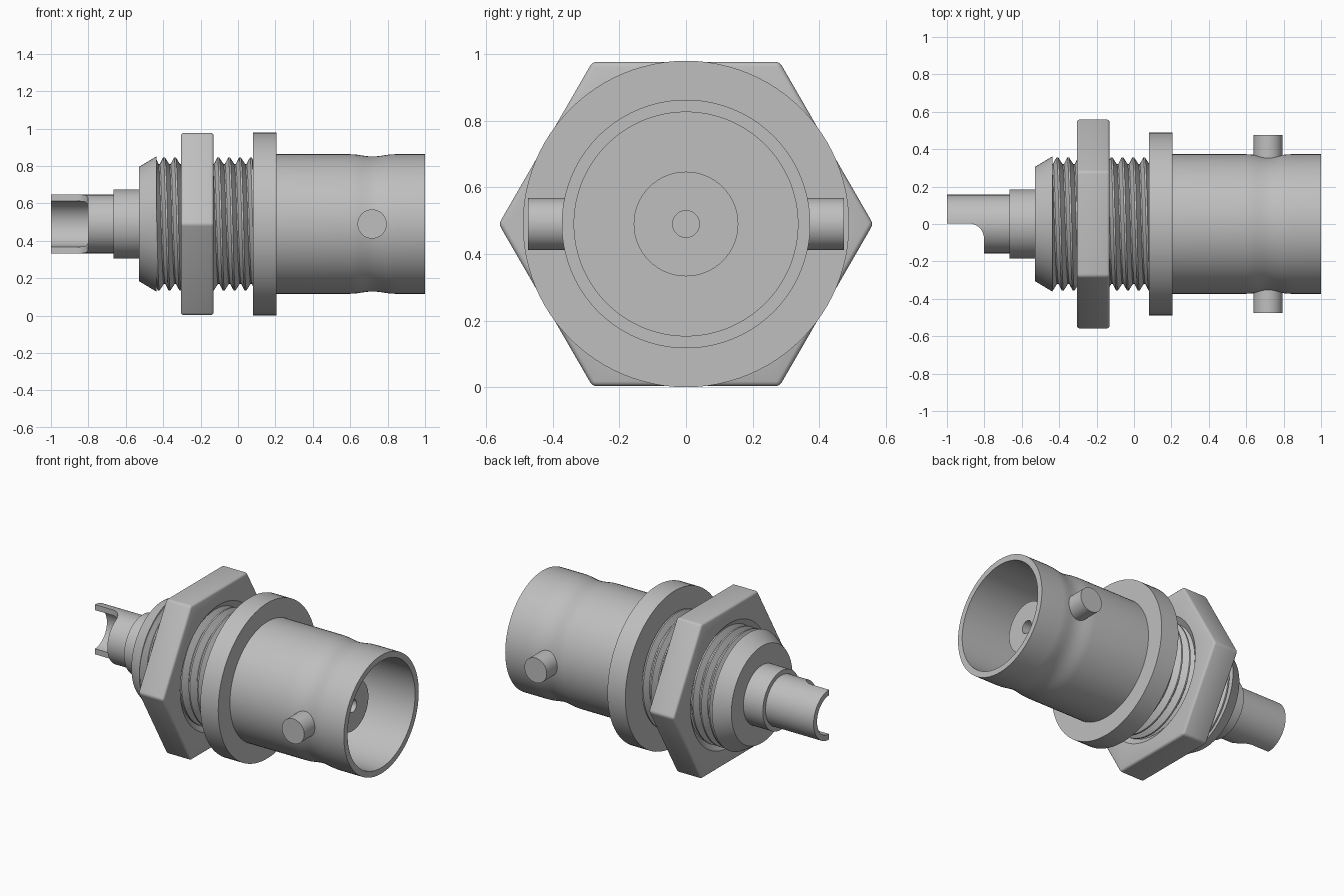
import bpy, bmesh, math
from mathutils import Matrix, Vector

if "Cube" in bpy.data.objects:
    bpy.data.objects.remove(bpy.data.objects["Cube"])

AXIS = 0.49  # height of the connector's long axis

metal = bpy.data.materials.new("grey metal")
metal.use_nodes = True
GREY = (0.52, 0.52, 0.52, 1)
metal.diffuse_color = GREY
metal.node_tree.nodes["Principled BSDF"].inputs["Base Color"].default_value = GREY


def finish(bm, name):
    """Turn a bmesh into a named metal object on the axis."""
    bmesh.ops.recalc_face_normals(bm, faces=bm.faces)
    mesh = bpy.data.meshes.new(name)
    bm.to_mesh(mesh)
    bm.free()
    mesh.materials.append(metal)
    obj = bpy.data.objects.new(name, mesh)
    obj.location.z = AXIS
    bpy.context.collection.objects.link(obj)
    return obj


def select(obj):
    bpy.ops.object.select_all(action='DESELECT')
    obj.select_set(True)
    bpy.context.view_layer.objects.active = obj


def smooth(obj, angle=30):
    select(obj)
    bpy.ops.object.shade_smooth_by_angle(angle=math.radians(angle))


def lathe(name, profile, steps=96):
    """Revolve (x, radius) points about the x axis."""
    bm = bmesh.new()
    verts = [bm.verts.new((x, 0, r)) for x, r in profile]
    edges = [bm.edges.new(pair) for pair in zip(verts, verts[1:])]
    bmesh.ops.spin(bm, geom=verts + edges, cent=(0, 0, 0), axis=(1, 0, 0),
                   angle=math.tau, steps=steps, use_duplicate=False)
    bmesh.ops.remove_doubles(bm, verts=bm.verts, dist=1e-5)
    return finish(bm, name)


def cut(obj, cutter):
    cutter.hide_render = True
    mod = obj.modifiers.new("cut", 'BOOLEAN')
    mod.operation, mod.solver, mod.object = 'DIFFERENCE', 'EXACT', cutter
    bpy.context.view_layer.update()
    select(obj)
    bpy.ops.object.modifier_apply(modifier=mod.name)
    bpy.data.objects.remove(cutter)


# Barrel with a shallow waist, open bore, flange behind it
waist = [(0.6 + 0.24 * i / 12, 0.373 - 0.012 * math.sin(math.pi * i / 12) ** 2)
         for i in range(13)]
barrel = lathe("barrel_and_flange",
               [(0.08, 0), (0.08, 0.49), (0.205, 0.49), (0.205, 0.373)] + waist +
               [(1, 0.373), (1, 0.336), (0.3, 0.336), (0.3, 0)])
smooth(barrel)

# Insulator post with the contact socket
smooth(lathe("contact_post", [(0.28, 0), (0.28, 0.157), (0.8, 0.157),
                              (0.8, 0.04), (0.6, 0.04), (0.6, 0)], 64))

# Bayonet pins on both sides
for side, name in ((1, "back_pin"), (-1, "front_pin")):
    bm = bmesh.new()
    place = Matrix.Translation((0.717, side * 0.41, 0)) @ Matrix.Rotation(math.pi / 2, 4, 'X')
    bmesh.ops.create_cone(bm, cap_ends=True, segments=48, radius1=0.078,
                          radius2=0.078, depth=0.13, matrix=place)
    smooth(finish(bm, name))

# Helical thread: crest and root strips wound round the axis
START, END, PITCH, STEPS = -0.44, 0.09, 0.058, 72
ridge = [(0, 0.32), (0.12, 0.32), (0.44, 0.356), (0.6, 0.356)]
bm = bmesh.new()
rows = []
for turn in range(-1, int((END - START) / PITCH) + 2):
    for offset, radius in ridge:
        row = []
        for i in range(STEPS + 1):
            a = math.tau * i / STEPS
            x = START + (turn + offset + i / STEPS) * PITCH
            row.append(bm.verts.new((min(max(x, START), END),
                                     radius * math.cos(a), radius * math.sin(a))))
        rows.append(row)
for low, high in zip(rows, rows[1:]):
    for i in range(STEPS):
        bm.faces.new((low[i], low[i + 1], high[i + 1], high[i]))
bmesh.ops.remove_doubles(bm, verts=bm.verts, dist=1e-5)
smooth(finish(bm, "thread"), 25)

# Tapered collar and stepped neck behind the thread
smooth(lathe("rear_collar", [(-0.435, 0), (-0.435, 0.362), (-0.53, 0.305), (-0.53, 0)]))
smooth(lathe("neck", [(-0.52, 0), (-0.52, 0.185), (-0.665, 0.185), (-0.665, 0)], 64))

# Solder cup: hollow tube with its front half cut away
cup = lathe("solder_cup", [(-0.65, 0), (-0.65, 0.157), (-1, 0.157),
                           (-1, 0.122), (-0.8, 0.122), (-0.8, 0)], 64)
bm = bmesh.new()
arc = [(-0.882 + 0.08 * math.sin(t * math.pi / 16), -0.077 + 0.08 * math.cos(t * math.pi / 16))
       for t in range(9)]
outline = [(-1.1, -0.3), (-1.1, 0.003)] + arc + [(-0.802, -0.3)]
face = bm.faces.new([bm.verts.new((x, y, -0.3)) for x, y in outline])
top = bmesh.ops.extrude_face_region(bm, geom=[face])["geom"]
bmesh.ops.translate(bm, vec=Vector((0, 0, 0.6)),
                    verts=[v for v in top if isinstance(v, bmesh.types.BMVert)])
cut(cup, finish(bm, "cup_cutter"))
smooth(cup)

# Hexagonal nut with softened edges and a chamfered bore
bm = bmesh.new()
place = (Matrix.Translation((-0.218, 0, 0)) @ Matrix.Rotation(math.pi / 2, 4, 'X')
         @ Matrix.Rotation(math.pi / 2, 4, 'Y'))
bmesh.ops.create_cone(bm, cap_ends=True, segments=6, radius1=0.562,
                      radius2=0.562, depth=0.175, matrix=place)
# turn the corners to point along y
corner = max(bm.verts, key=lambda v: v.co.y).co
bmesh.ops.rotate(bm, verts=bm.verts, cent=(0, 0, 0),
                 matrix=Matrix.Rotation(-math.atan2(corner.z, corner.y), 3, 'X'))
bmesh.ops.bevel(bm, geom=bm.edges[:], offset=0.014, segments=3, profile=0.5,
                affect='EDGES')
nut = finish(bm, "hex_nut")
cut(nut, lathe("nut_cutter", [(-0.4, 0), (-0.4, 0.39), (-0.305, 0.39), (-0.275, 0.35),
                              (-0.16, 0.35), (-0.13, 0.39), (0, 0.39), (0, 0)]))
smooth(nut)
